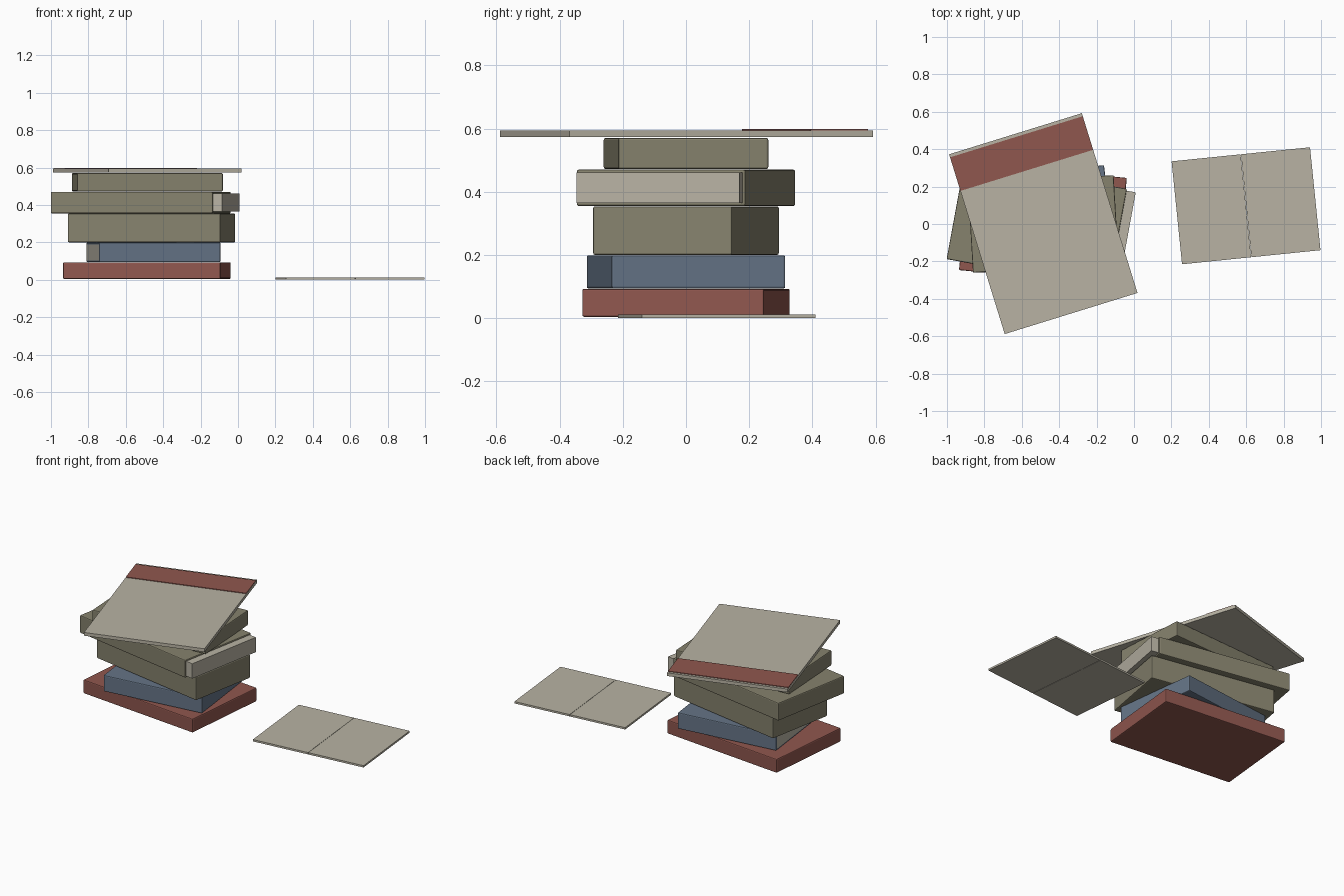
import bpy
import bmesh
import math

cube = bpy.data.objects.get("Cube")
if cube:
    bpy.data.objects.remove(cube, do_unlink=True)


def material(name, rgb):
    m = bpy.data.materials.new(name)
    m.use_nodes = True
    colour = (*rgb, 1.0)
    m.diffuse_color = colour
    bsdf = next(n for n in m.node_tree.nodes if n.type == "BSDF_PRINCIPLED")
    bsdf.inputs["Base Color"].default_value = colour
    bsdf.inputs["Roughness"].default_value = 0.8
    return m


PAPER = material("paper", (0.48, 0.45, 0.37))
OLIVE = material("olive cover", (0.24, 0.225, 0.155))
RED = material("brick red cover", (0.28, 0.095, 0.077))
BLUE = material("slate blue cover", (0.13, 0.175, 0.24))


def block(name, size, z, centre, turn, mat, local=(0, 0), bevel=0.0,
          page_end=0, page_push=0.0):
    """Box from z[0] to z[1]; page_end picks the short side showing pages."""
    bm = bmesh.new()
    bmesh.ops.create_cube(bm, size=1)
    bmesh.ops.scale(bm, vec=(size[0], size[1], z[1] - z[0]), verts=bm.verts)
    if bevel:
        bmesh.ops.bevel(bm, geom=bm.edges[:], offset=bevel, segments=2,
                        profile=0.5, affect="EDGES")
    if page_end:
        end = max(bm.faces, key=lambda f: page_end * f.calc_center_median().x)
        bmesh.ops.inset_region(bm, faces=[end], thickness=0.005)
        end.material_index = 1
        if page_push:
            caps = bmesh.ops.extrude_discrete_faces(bm, faces=[end])["faces"]
            verts = {v for f in caps for v in f.verts}
            bmesh.ops.translate(bm, vec=(page_end * page_push, 0, 0),
                                verts=list(verts))
            for f in bm.faces:
                if page_end * f.calc_center_median().x > size[0] / 2 + 0.001:
                    f.material_index = 1
    bmesh.ops.translate(bm, vec=(*local, 0), verts=bm.verts)
    bmesh.ops.recalc_face_normals(bm, faces=bm.faces)
    mesh = bpy.data.meshes.new(name)
    bm.to_mesh(mesh)
    bm.free()
    mesh.materials.append(mat)
    mesh.materials.append(PAPER)
    ob = bpy.data.objects.new(name, mesh)
    ob.location = (*centre, (z[0] + z[1]) / 2)
    ob.rotation_euler.z = math.radians(turn)
    bpy.context.collection.objects.link(ob)
    return ob


# Stack of books, bottom to top
B = 0.006
block("red_book", (0.845, 0.578), (0.004, 0.093), (-0.487, 0), -5.6, RED, bevel=B)
block("blue_book", (0.655, 0.554), (0.094, 0.199), (-0.452, 0), 7, BLUE,
      bevel=B, page_end=-1)
block("thick_olive_book", (0.829, 0.447), (0.2, 0.354), (-0.462, 0), -10.4,
      OLIVE, bevel=B)
block("wide_olive_book", (0.88, 0.543), (0.355, 0.47), (-0.52, 0), -10.4,
      OLIVE, bevel=B, page_end=1, page_push=0.05)
block("small_olive_book", (0.781, 0.476), (0.472, 0.57), (-0.485, 0), 3.4,
      OLIVE, bevel=B)

# Large board on top with its red band
TOP = (-0.485, 0.002)
block("top_board", (0.743, 1.006), (0.573, 0.594), TOP, 17.2, PAPER)
block("red_band", (0.741, 0.188), (0.594, 0.598), TOP, 17.2, RED, local=(0, 0.392))

# Open booklet lying on the ground, two leaves with a fine fold
for name, side in (("left_leaf", 1), ("right_leaf", -1)):
    block(name, (0.371, 0.553), (0, 0.012), (0.599, 0.0975), 5.8, PAPER,
          local=(side * 0.1865, 0))
